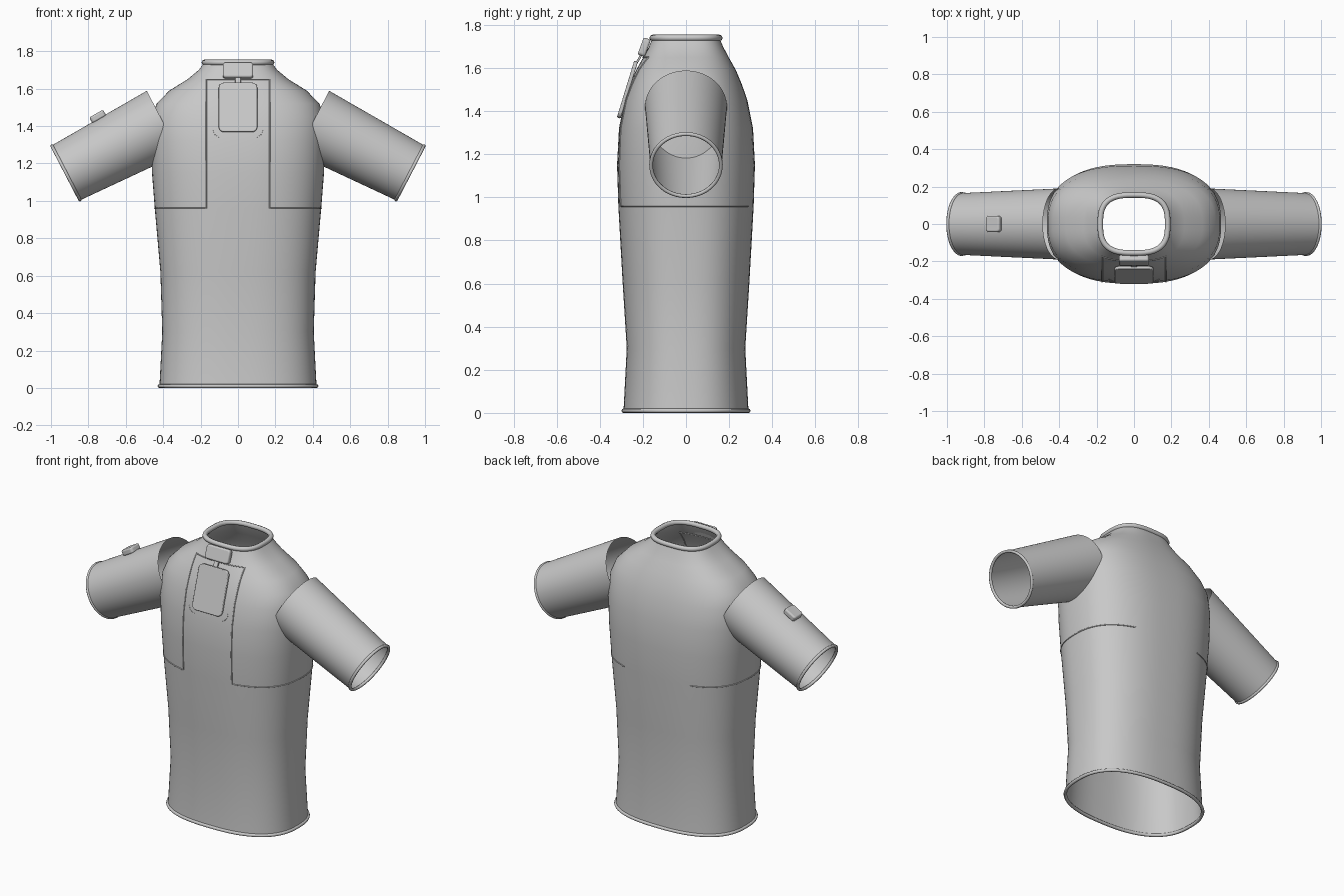
import bpy, bmesh, math
from mathutils import Vector, Matrix

if "Cube" in bpy.data.objects:
    bpy.data.objects.remove(bpy.data.objects["Cube"])

GREY = (0.58, 0.58, 0.58, 1)
FABRIC = bpy.data.materials.new("grey fabric")
FABRIC.use_nodes = True
FABRIC.diffuse_color = GREY
FABRIC.node_tree.nodes["Principled BSDF"].inputs["Base Color"].default_value = GREY

# Torso rings: height, half width, half depth, squareness
RINGS = [(0.01, 0.42, 0.29, 2.5), (0.3, 0.405, 0.275, 2.5), (0.62, 0.415, 0.295, 2.5),
         (0.96, 0.445, 0.314, 2.5), (1.15, 0.46, 0.32, 2.5), (1.32, 0.466, 0.311, 2.6),
         (1.45, 0.46, 0.285, 2.6), (1.52, 0.435, 0.261, 2.5), (1.59, 0.367, 0.232, 2.5),
         (1.65, 0.27, 0.198, 2.6), (1.7, 0.21, 0.172, 2.8), (1.74, 0.18, 0.155, 2.9)]


def ring_at(z):
    for p, q in zip(RINGS, RINGS[1:]):
        if z <= q[0]:
            t = (z - p[0]) / (q[0] - p[0])
            return [u + (v - u) * t for u, v in zip(p, q)]
    return RINGS[-1]


def oval(z, angle):
    _, a, b, n = ring_at(z)
    c, s = math.cos(angle), math.sin(angle)
    return Vector((math.copysign(a * abs(c) ** (2 / n), c),
                   math.copysign(b * abs(s) ** (2 / n), s), z))


def front(x, z):
    _, a, b, n = ring_at(z)
    return Vector((x, -b * (1 - abs(x / a) ** n) ** (1 / n) - 0.001, z))


def finish(obj):
    bpy.context.collection.objects.link(obj)
    obj.data.materials.append(FABRIC)
    bpy.ops.object.select_all(action='DESELECT')
    obj.select_set(True)
    bpy.context.view_layer.objects.active = obj
    if obj.type == 'MESH':
        bpy.ops.object.shade_smooth_by_angle(angle=math.radians(40))


def mesh_object(name, bm):
    mesh = bpy.data.meshes.new(name)
    bm.to_mesh(mesh)
    bm.free()
    return bpy.data.objects.new(name, mesh)


def loft(name, loops):
    bm = bmesh.new()
    rows = [[bm.verts.new(p) for p in loop] for loop in loops]
    for lo, hi in zip(rows, rows[1:]):
        for i in range(len(lo)):
            j = (i + 1) % len(lo)
            bm.faces.new((lo[i], lo[j], hi[j], hi[i]))
    finish(mesh_object(name, bm))


def cord(name, paths, radius, closed=False):
    cu = bpy.data.curves.new(name, 'CURVE')
    cu.dimensions = '3D'
    cu.bevel_depth = radius
    cu.bevel_resolution = 2
    cu.use_fill_caps = True
    for pts in paths:
        sp = cu.splines.new('POLY')
        sp.points.add(len(pts) - 1)
        for p, co in zip(sp.points, pts):
            p.co = (*co, 1)
        sp.use_cyclic_u = closed
        sp.use_smooth = True
    finish(bpy.data.objects.new(name, cu))


def slab(name, w, h, thick, corner, matrix):
    # Rounded rectangle in local x/y, extruded along local z with a soft rim
    pts = []
    for k, (sx, sy) in enumerate([(1, 1), (-1, 1), (-1, -1), (1, -1)]):
        for i in range(6):
            a = math.pi / 2 * (k + i / 5)
            pts.append((sx * (w / 2 - corner) + corner * math.cos(a),
                        sy * (h / 2 - corner) + corner * math.sin(a), -thick / 2))
    bm = bmesh.new()
    face = bm.faces.new([bm.verts.new(p) for p in pts])
    out = bmesh.ops.extrude_face_region(bm, geom=[face])
    bmesh.ops.translate(bm, verts=[v for v in out["geom"] if isinstance(v, bmesh.types.BMVert)],
                        vec=(0, 0, thick))
    bmesh.ops.recalc_face_normals(bm, faces=bm.faces)
    obj = mesh_object(name, bm)
    obj.matrix_world = matrix
    bev = obj.modifiers.new("soft_rim", 'BEVEL')
    bev.width = thick * 0.25
    bev.segments = 3
    finish(obj)


def span(a, b, count):
    return [a + (b - a) * i / count for i in range(count + 1)]


# Torso, hem and collar
SEG = 72
TURN = [2 * math.pi * i / SEG for i in range(SEG)]
loft("torso", [[oval(r[0], a) for a in TURN] for r in RINGS])
cord("hem", [[oval(0.01, a) for a in TURN]], 0.01, True)
cord("collar", [[oval(1.74, a) for a in TURN]], 0.015, True)

# Open sleeves with rolled cuffs
for side, label in ((1, "left"), (-1, "right")):
    inner, outer = Vector((side * 0.4, 0, 1.42)), Vector((side * 0.92, 0, 1.15))
    axis = (outer - inner).normalized()
    up = Vector((0, 1, 0)).cross(axis)

    def circle(centre, r):
        return [centre + r * (math.cos(a) * up + math.sin(a) * Vector((0, 1, 0))) for a in TURN]

    loft(label + "_sleeve", [circle(inner, 0.19), circle(outer, 0.165)])
    cord(label + "_cuff", [circle(outer, 0.162)], 0.009, True)

# Seams: chest placket edges, its top edge, and the waist seams round to the back
for side, label in ((1, "left"), (-1, "right")):
    edge = [front(side * 0.17, z) for z in span(0.96, 1.65, 36)]
    cord(label + "_placket_seam", [edge], 0.0035)
    sweep = span(math.radians(-72), math.radians(64), 50)
    waist = [oval(0.96, a) for a in sweep]
    cord(label + "_waist_seam", [[Vector((side * p.x, p.y, p.z)) for p in waist]], 0.0035)
cord("placket_top_seam", [[front(x, 1.65) for x in span(-0.17, 0.17, 16)]], 0.003)

# Dotted stitching at the lower corners of the chest tab
stitches = []
for side in (1, -1):
    for i in range(7):
        a = math.pi / 2 * i / 6
        x, z = 0.09 + 0.045 * math.sin(a), 1.385 - 0.045 * math.cos(a)
        stitches.append([front(side * x, z),
                         front(side * (x + 0.005 * math.cos(a)), z + 0.005 * math.sin(a))])
cord("tab_stitching", stitches, 0.002)


# Chest tab, its link and the throat clasp, all leaning with the chest
def leaning(y, z, degrees):
    return Matrix.Translation((0, y, z)) @ Matrix.Rotation(math.radians(90 - degrees), 4, 'X')


slab("chest_tab", 0.207, 0.275, 0.018, 0.03, leaning(-0.272, 1.5, 17))
slab("tab_link", 0.03, 0.05, 0.01, 0.004, leaning(-0.217, 1.645, 30))
slab("throat_clasp", 0.163, 0.085, 0.035, 0.016, leaning(-0.194, 1.697, 20))

# Small button plate on top of the right sleeve
tilt = math.atan2(0.29, 0.51)
place = Matrix.Translation((-0.75, 0, 1.451)) @ Matrix.Rotation(-tilt, 4, 'Y')
slab("sleeve_button", 0.085, 0.085, 0.036, 0.016, place)
